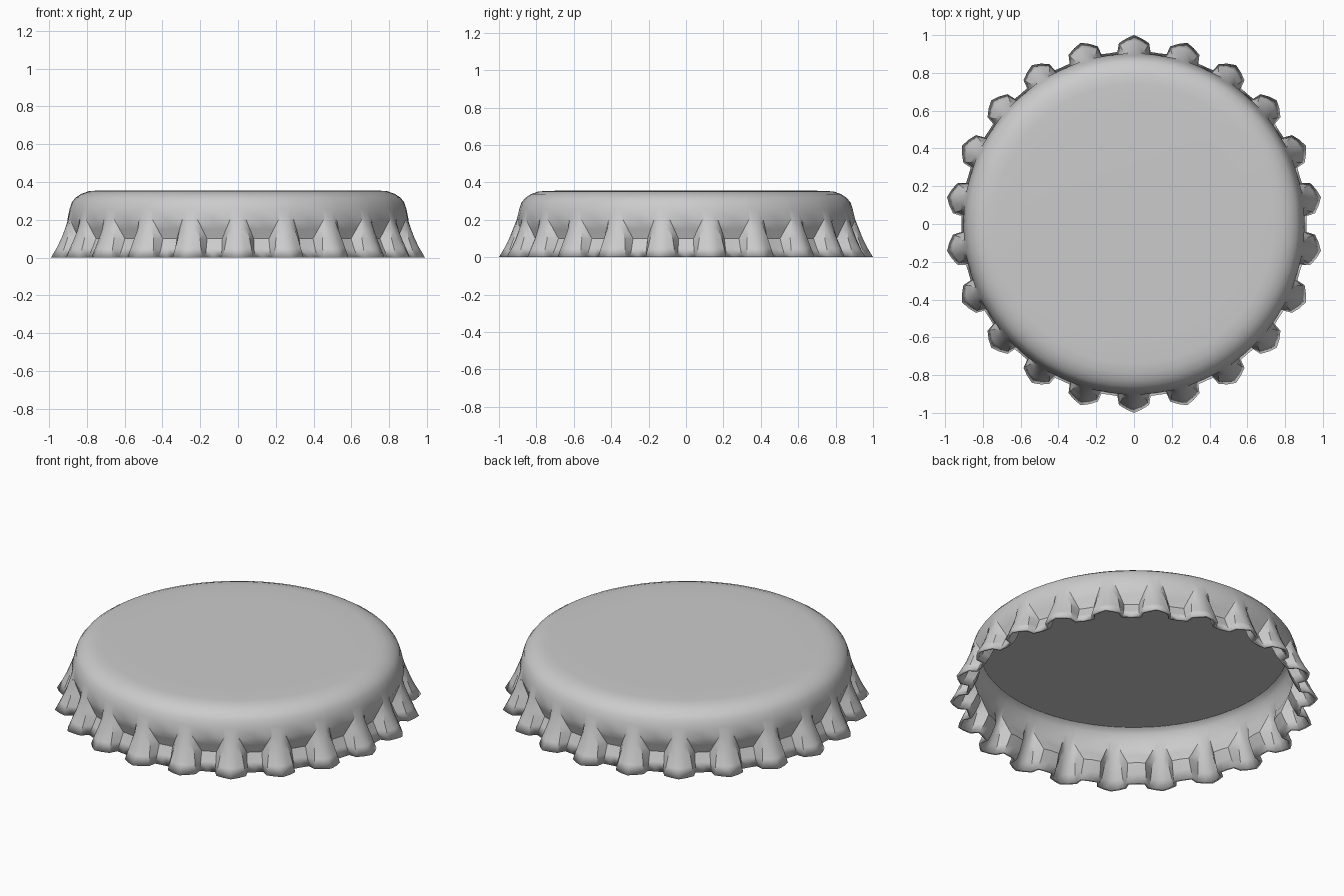
import bpy, bmesh
from math import radians, sin, cos

if "Cube" in bpy.data.objects:
    bpy.data.objects.remove(bpy.data.objects["Cube"])

TEETH = 22
PITCH = 360 / TEETH
HALF = PITCH / 2

# Each skirt row: z and (angle from tooth centre, radius) for
# peak, flank, shoulder, valley foot, valley centre
ROWS = [
    (0.200, [(0, .905), (0.9, .905), (1.8, .905), (2.7, .904), (HALF, .903)]),
    (0.150, [(0, .925), (1.3, .923), (2.8, .914), (4.1, .886), (HALF, .883)]),
    (0.100, [(0, .945), (1.8, .940), (3.8, .923), (5.5, .868), (HALF, .866)]),
    (0.050, [(0, .970), (2.1, .962), (4.3, .942), (5.5, .890), (HALF, .888)]),
    (0.000, [(0, 1.00), (2.4, .983), (4.8, .960), (5.5, .915), (HALF, .913)]),
]
# Rounded crown above the skirt (radius, z)
CROWN = [(.60, .356), (.74, .355), (.79, .351), (.83, .337), (.86, .317),
         (.88, .292), (.892, .255)]


def ring_points(z, half):
    """Mirror half a tooth and repeat it around the cap."""
    full = half + [(PITCH - a, r) for a, r in reversed(half[1:-1])]
    pts = []
    for t in range(TEETH):
        for a, r in full:
            ang = radians(90 + t * PITCH + a)
            pts.append((r * cos(ang), r * sin(ang), z))
    return pts


def finish(bm, name, angle):
    bmesh.ops.recalc_face_normals(bm, faces=bm.faces)
    mesh = bpy.data.meshes.new(name)
    bm.to_mesh(mesh)
    bm.free()
    ob = bpy.data.objects.new(name, mesh)
    bpy.context.collection.objects.link(ob)
    bpy.ops.object.select_all(action='DESELECT')
    ob.select_set(True)
    bpy.context.view_layer.objects.active = ob
    bpy.ops.object.shade_smooth_by_angle(angle=radians(angle))
    return ob


# Pressed metal shell: crown plus crimped skirt
bm = bmesh.new()
even = [a for a, r in ROWS[0][1]]
rings = [ring_points(z, [(a, r) for a in even]) for r, z in CROWN]
rings += [ring_points(z, half) for z, half in ROWS]
rings = [[bm.verts.new(p) for p in ring] for ring in rings]
n = len(rings[0])
centre = bm.verts.new((0, 0, .356))
for i in range(n):
    j = (i + 1) % n
    bm.faces.new((centre, rings[0][i], rings[0][j]))
    for up, low in zip(rings, rings[1:]):
        bm.faces.new((up[i], low[i], low[j], up[j]))
bmesh.ops.recalc_face_normals(bm, faces=bm.faces)
top = min(bm.faces, key=lambda f: f.calc_center_median().xy.length)
if top.normal.z < 0:
    bmesh.ops.reverse_faces(bm, faces=bm.faces)
cap = finish(bm, "cap_shell", 32)
shell = cap.modifiers.new("thickness", 'SOLIDIFY')
shell.thickness = 0.018
shell.offset = -1
bpy.ops.object.modifier_apply(modifier=shell.name)
# Level the rim on the ground
for v in cap.data.vertices:
    if v.co.z < 0.02:
        v.co.z = 0

# Sealing liner under the crown
bm = bmesh.new()
bmesh.ops.create_cone(bm, cap_ends=True, segments=96, radius1=.848,
                      radius2=.82, depth=.02)
bmesh.ops.translate(bm, verts=bm.verts, vec=(0, 0, .322))
finish(bm, "liner", 30)
